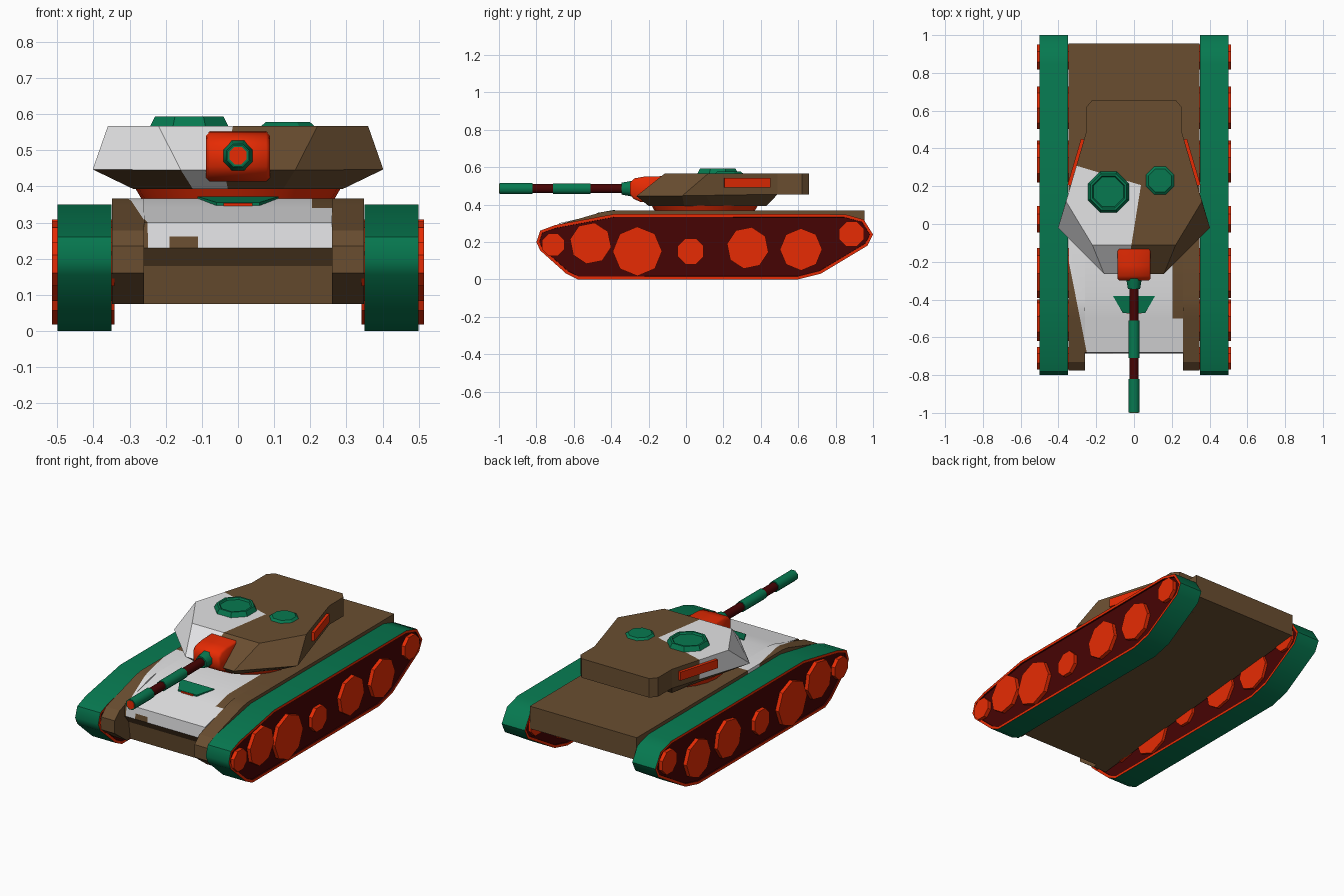
import bpy, bmesh, math
from mathutils import Vector, Matrix

if "Cube" in bpy.data.objects:
    bpy.data.objects.remove(bpy.data.objects["Cube"])


def material(name, rgb):
    m = bpy.data.materials.new(name)
    m.diffuse_color = (*rgb, 1)
    m.use_nodes = True
    m.node_tree.nodes["Principled BSDF"].inputs["Base Color"].default_value = m.diffuse_color
    return m


GREEN = material("track_green", (0.002, 0.190, 0.080))
BROWN = material("hull_brown", (0.143, 0.076, 0.030))
GREY = material("patch_grey", (0.77, 0.77, 0.78))
RED = material("trim_red", (0.80, 0.024, 0.001))
MAROON = material("dark_maroon", (0.062, 0.001, 0.001))


def finish(name, bm, *mats, smooth=0):
    """Make the object; edges flatter than the smooth angle (degrees) are shaded smooth."""
    bmesh.ops.recalc_face_normals(bm, faces=bm.faces[:])
    if smooth:
        for f in bm.faces:
            f.smooth = True
        for e in bm.edges:
            e.smooth = e.calc_face_angle(9) < math.radians(smooth)
    me = bpy.data.meshes.new(name)
    bm.to_mesh(me)
    bm.free()
    for m in mats:
        me.materials.append(m)
    ob = bpy.data.objects.new(name, me)
    bpy.context.collection.objects.link(ob)
    return ob


def extrude_profile(pts, x0, x1):
    """Extrude a (y, z) outline across x."""
    bm = bmesh.new()
    a = [bm.verts.new((x0, y, z)) for y, z in pts]
    b = [bm.verts.new((x1, y, z)) for y, z in pts]
    bm.faces.new(a)
    bm.faces.new(b)
    for i in range(len(pts)):
        j = (i + 1) % len(pts)
        bm.faces.new((a[i], a[j], b[j], b[i]))
    bmesh.ops.recalc_face_normals(bm, faces=bm.faces[:])
    return bm


def cylinder(axis, centre, length, r1, r2, sides, turn=0.0):
    bm = bmesh.new()
    rot = {"x": Matrix.Rotation(math.pi / 2, 4, "Y"),
           "y": Matrix.Rotation(math.pi / 2, 4, "X"),
           "z": Matrix.Identity(4)}[axis]
    bmesh.ops.create_cone(bm, cap_ends=True, segments=sides, radius1=r1, radius2=r2,
                          depth=length,
                          matrix=Matrix.Translation(centre) @ rot @ Matrix.Rotation(turn, 4, "Z"))
    return bm


def paint(bm, planes, rule):
    """Cut the mesh along planes, then colour the pieces by a rule on their centre."""
    for co, no in planes:
        bmesh.ops.bisect_plane(bm, geom=bm.verts[:] + bm.edges[:] + bm.faces[:],
                               plane_co=co, plane_no=no, dist=1e-5)
    for f in bm.faces:
        f.material_index = int(rule(f.calc_center_median()))


# Hull: centre body and two side bodies reaching further forward; the floor rises to the rear
rear = [(0.955, 0.367), (0.955, 0.235)]
centre = rear + [(-0.63, 0.075), (-0.645, 0.18), (-0.685, 0.23), (-0.68, 0.30), (-0.38, 0.367)]
side = rear + [(-0.66, 0.075), (-0.775, 0.16), (-0.775, 0.235), (-0.73, 0.278), (-0.45, 0.36),
               (-0.40, 0.367)]


def hull_left(y):
    return -0.345 + 0.085 * (-0.20 - y) / 0.43


def hull_grey(c):
    if c.z < 0.231 or c.y > -0.08 or c.x < hull_left(c.y) or c.y < -0.70:
        return False
    if c.y < -0.6 and c.z < 0.262 and -0.19 < c.x < -0.11:
        return False
    return c.x < (0.262 if c.y < -0.50 else 0.205)


hull_planes = [((-0.345, -0.20, 0), (0.43, 0.085, 0))]
hull_planes += [((x, 0, 0), (1, 0, 0)) for x in (-0.19, -0.11, 0.205)]
hull_planes += [((0, y, 0), (0, 1, 0)) for y in (-0.70, -0.50, -0.08)]
hull_planes += [((0, 0, 0.262), (0, 0, 1))]
for name, prof, x0, x1 in (("hull_centre", centre, -0.26, 0.26),
                           ("hull_side_right", side, 0.26, 0.348),
                           ("hull_side_left", side, -0.348, -0.26)):
    bm = extrude_profile(prof, x0, x1)
    paint(bm, hull_planes, hull_grey)
    finish(name, bm, BROWN, GREY, smooth=25)

# Tracks with red rim, recessed maroon sides, and wheels
track = [(-0.80, 0.20), (-0.78, 0.26), (-0.70, 0.29), (-0.38, 0.35), (0.85, 0.348),
         (0.95, 0.32), (1.0, 0.24), (0.97, 0.18), (0.72, 0.03), (0.60, 0.0),
         (-0.58, 0.0), (-0.64, 0.03), (-0.78, 0.155)]
wheels = [(-0.71, 0.185, 0.065), (-0.51, 0.193, 0.112), (-0.26, 0.15, 0.132),
          (0.025, 0.15, 0.075), (0.33, 0.168, 0.113), (0.615, 0.16, 0.113), (0.885, 0.242, 0.072)]
for s, tag in ((1, "right"), (-1, "left")):
    bm = extrude_profile(track, s * 0.35, s * 0.50)
    caps = [f for f in bm.faces if len(f.verts) > 4]
    rim = bmesh.ops.inset_region(bm, faces=caps, thickness=0.016, depth=0)["faces"]
    for f in rim:
        f.material_index = 1
    wall = bmesh.ops.inset_region(bm, faces=caps, thickness=0.001, depth=-0.008)["faces"]
    for f in caps + wall:
        f.material_index = 2
    finish("track_" + tag, bm, GREEN, RED, MAROON, smooth=50)
    for i, (y, z, r) in enumerate(wheels):
        bm = cylinder("x", (s * 0.428, y, z), 0.172, r, r, 8, math.pi / 8 + 0.2 * (i % 3))
        finish(f"wheel_{tag}_{i + 1}", bm, RED)

# Turret ring
finish("turret_ring", cylinder("z", (0, 0.10, 0.379), 0.034, 0.265, 0.285, 24), RED, smooth=40)

# Turret: half outlines at three heights, mirrored into closed rings
low = [(0.125, -0.20, 0.393), (0.29, -0.01, 0.393), (0.21, 0.43, 0.393)]
mid = [(0.158, -0.265, 0.445), (0.402, -0.02, 0.447), (0.252, 0.49, 0.455),
       (0.252, 0.62, 0.455), (0.22, 0.657, 0.455)]
top = [(0.22, -0.112, 0.567), (0.36, 0.12, 0.567), (0.252, 0.49, 0.567),
       (0.252, 0.62, 0.567), (0.22, 0.657, 0.567)]
bm = bmesh.new()
L, M, T = [[bm.verts.new(p) for p in h] + [bm.verts.new((-x, y, z)) for x, y, z in reversed(h)]
           for h in (low, mid, top)]
bm.faces.new(L)
bm.faces.new(T)
for i in range(10):
    j = (i + 1) % 10
    bm.faces.new((M[i], M[j], T[j], T[i]))
lower = [M[0], M[1], M[2], M[7], M[8], M[9]]
for i in range(6):
    j = (i + 1) % 6
    bm.faces.new((L[i], L[j], lower[j], lower[i]))
bm.faces.new(M[2:8])  # underside of the bustle
paint(bm, [((0.02, 0.1, 0), (1, -0.16, 0)), ((-0.31, 0.31, 0), (0.30, 1, 0))],
      lambda c: (c.x < 0.02 + 0.16 * (c.y - 0.1) and c.y < 0.31 - 0.30 * (c.x + 0.31)
                 and (c.z > 0.45 or (c.x > -0.2 and c.y < -0.15))))
finish("turret", bm, BROWN, GREY)

# Red boxes on the turret sides
for s, tag in ((1, "right"), (-1, "left")):
    bm = bmesh.new()
    angle = s * math.atan2(0.118, 0.40)
    bmesh.ops.create_cube(bm, size=1, matrix=Matrix.Translation((s * 0.302, 0.325, 0.517))
                          @ Matrix.Rotation(angle, 4, "Z") @ Matrix.Diagonal((0.03, 0.255, 0.05, 1)))
    finish("side_box_" + tag, bm, RED)

# Gun mantlet
bm = extrude_profile([(-0.10, 0.552), (-0.22, 0.55), (-0.275, 0.54), (-0.30, 0.515), (-0.30, 0.455),
                      (-0.28, 0.43), (-0.24, 0.413), (-0.10, 0.413)], -0.088, 0.088)
ends = [e for e in bm.edges if abs(e.verts[0].co.x - e.verts[1].co.x) < 1e-6]
bmesh.ops.bevel(bm, geom=ends, offset=0.01, segments=1, affect="EDGES")
finish("mantlet", bm, RED, smooth=50)

# Gun barrel, sleeves and muzzle
GUN_Z = 0.485
finish("barrel", cylinder("y", (0, -0.63, GUN_Z), 0.72, 0.026, 0.026, 8, math.pi / 8),
       MAROON, smooth=50)
for name, y0, y1, r in (("gun_collar", -0.345, -0.285, 0.046),
                        ("barrel_sleeve", -0.71, -0.51, 0.031),
                        ("muzzle_sleeve", -0.998, -0.82, 0.032)):
    bm = cylinder("y", (0, (y0 + y1) / 2, GUN_Z), y1 - y0, r, r, 8, math.pi / 8)
    if name == "gun_collar":
        for v in bm.verts:  # narrow at the barrel end
            if v.co.y < -0.32:
                v.co.x, v.co.z = v.co.x * 0.75, GUN_Z + (v.co.z - GUN_Z) * 0.75
    finish(name, bm, GREEN, smooth=50)
finish("muzzle", cylinder("y", (0, -0.995, GUN_Z), 0.01, 0.026, 0.026, 8, math.pi / 8), RED)

# Roof hatches, the larger one with a recessed lid
for name, x, y, r, h, lid in (("cupola", -0.135, 0.17, 0.117, 0.026, -0.01),
                              ("loader_hatch", 0.138, 0.23, 0.08, 0.011, 0)):
    bm = cylinder("z", (x, y, 0.567 + h / 2), h, r, r - 0.014, 8, math.pi / 8)
    if lid:
        roof = max(bm.faces, key=lambda f: f.calc_center_median().z)
        bmesh.ops.inset_region(bm, faces=[roof], thickness=0.012, depth=0)
        bmesh.ops.inset_region(bm, faces=[roof], thickness=0.006, depth=lid)
    finish(name, bm, GREEN)

# Driver's hood lying on the sloped plate, with a red vision block at its front
bm = bmesh.new()
f = bm.faces.new([bm.verts.new(p) for p in ((-0.112, -0.38, 0.362), (-0.06, -0.47, 0.346),
                                            (0.06, -0.47, 0.346), (0.112, -0.38, 0.362))])
up = bmesh.ops.extrude_face_region(bm, geom=[f])["geom"]
bmesh.ops.translate(bm, vec=(0, 0, 0.010), verts=[v for v in up if isinstance(v, bmesh.types.BMVert)])
finish("driver_hood", bm, GREEN)
finish("driver_vision_block", extrude_profile([(-0.475, 0.338), (-0.475, 0.354), (-0.44, 0.358),
                                               (-0.44, 0.338)], -0.04, 0.04), RED)
